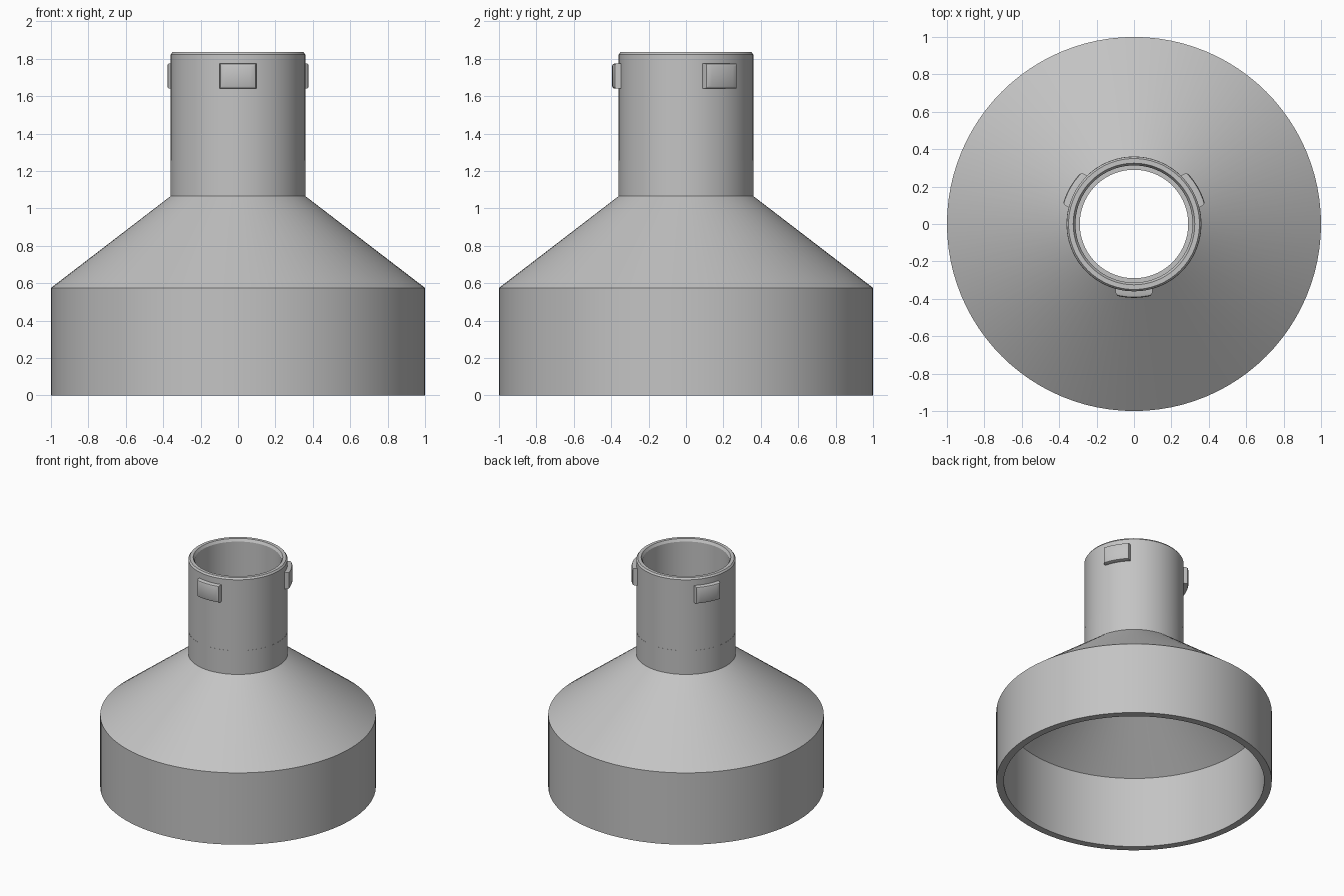
import bpy
import bmesh
from math import sin, cos, pi, radians, sqrt
from mathutils import Matrix

cube = bpy.data.objects.get("Cube")
if cube:
    bpy.data.objects.remove(cube, do_unlink=True)

grey = bpy.data.materials.new("plain grey")
grey.use_nodes = True
grey.diffuse_color = (0.55, 0.55, 0.55, 1)
grey.node_tree.nodes["Principled BSDF"].inputs["Base Color"].default_value = (0.55, 0.55, 0.55, 1)


def finish(name, bm, angle):
    """Turn a bmesh into a shaded object in the one material."""
    bmesh.ops.recalc_face_normals(bm, faces=bm.faces)
    mesh = bpy.data.meshes.new(name)
    bm.to_mesh(mesh)
    bm.free()
    mesh.materials.append(grey)
    obj = bpy.data.objects.new(name, mesh)
    bpy.context.collection.objects.link(obj)
    bpy.ops.object.select_all(action="DESELECT")
    obj.select_set(True)
    bpy.context.view_layer.objects.active = obj
    bpy.ops.object.shade_smooth_by_angle(angle=radians(angle))
    return obj


def revolve(name, profile, sides):
    """Spin a closed (radius, height) profile about the z axis."""
    bm = bmesh.new()
    rings = [[bm.verts.new((r * cos(2 * pi * i / sides), r * sin(2 * pi * i / sides), z))
              for i in range(sides)] for r, z in profile]
    for a, b in zip(rings, rings[1:] + rings[:1]):
        for i in range(sides):
            j = (i + 1) % sides
            bm.faces.new((a[i], a[j], b[j], b[i]))
    return finish(name, bm, 25)


# Wide skirt, cone and lower collar, as one hollow shell
revolve("funnel_body", [(1, 0), (1, 0.575), (0.361, 1.065), (0.361, 1.255),
                        (0.29, 1.255), (0.29, 1.07), (0.945, 0.57), (0.945, 0)], 96)

# Upper tube with a chamfered rim
revolve("neck_tube", [(0.36, 1.255), (0.36, 1.822), (0.35, 1.835),
                      (0.325, 1.835), (0.313, 1.815), (0.313, 1.255)], 96)


def lug(name, angle):
    """Bayonet lug: parallel sides, curved outer face, softened edges."""
    half, inner, outer, low, high, steps = 0.098, 0.335, 0.395, 1.64, 1.775, 6
    bm = bmesh.new()
    ts = [half * (2 * i / steps - 1) for i in range(steps + 1)]
    outline = [(sqrt(outer ** 2 - t * t), t) for t in ts]
    outline += [(inner, half), (inner, -half)]
    base = bm.faces.new([bm.verts.new((x, y, low)) for x, y in outline])
    top = bmesh.ops.extrude_face_region(bm, geom=[base])["geom"]
    bmesh.ops.translate(bm, vec=(0, 0, high - low),
                        verts=[v for v in top if isinstance(v, bmesh.types.BMVert)])
    bmesh.ops.recalc_face_normals(bm, faces=bm.faces)
    edges = [e for e in bm.edges
             if e.calc_face_angle(0) > radians(40)
             and all(v.co.x > inner + 0.01 for v in e.verts)]
    bmesh.ops.bevel(bm, geom=edges, offset=0.014, segments=2, profile=0.5, affect="EDGES")
    bm.transform(Matrix.Rotation(radians(angle), 4, "Z"))
    return finish(name, bm, 30)


# Three lugs, evenly spaced
for name, angle in (("front_lug", 270), ("left_lug", 30), ("right_lug", 150)):
    lug(name, angle)
